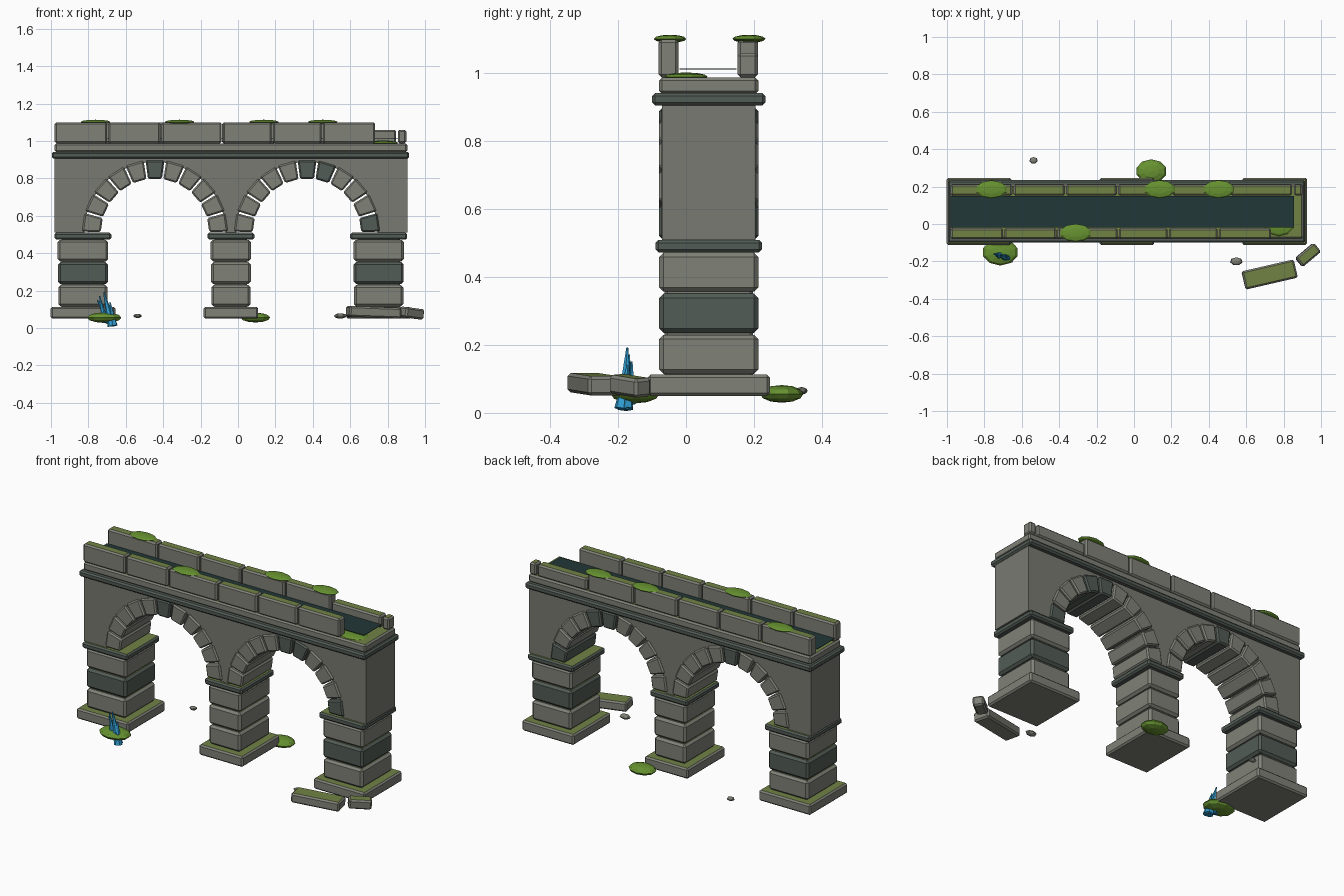
import bpy, bmesh, math
from mathutils import Matrix, Vector, Euler

if "Cube" in bpy.data.objects:
    bpy.data.objects.remove(bpy.data.objects["Cube"])


def material(name, rgb):
    m = bpy.data.materials.new(name)
    m.diffuse_color = (*rgb, 1)
    m.use_nodes = True
    m.node_tree.nodes["Principled BSDF"].inputs["Base Color"].default_value = m.diffuse_color
    return m


STONE = material("grey stone", (0.215, 0.22, 0.185))
WALL = material("wall stone", (0.19, 0.194, 0.165))
DARK = material("dark stone", (0.085, 0.107, 0.093))
TOP = material("mossy stone top", (0.165, 0.225, 0.06))
MOSS = material("moss", (0.135, 0.29, 0.03))
WATER = material("dark water", (0.016, 0.038, 0.038))
CRYSTAL = material("blue crystal", (0.03, 0.33, 0.62))

YC = 0.067           # centre line of the bridge
ARCH_X = (-0.444, 0.369)
SPRING = 0.51        # height where arches begin


def finish(bm, name, mat, mossy=False):
    """Write bmesh to an object; upward faces get the mossy colour."""
    bmesh.ops.recalc_face_normals(bm, faces=bm.faces)
    me = bpy.data.meshes.new(name)
    me.materials.append(mat)
    if mossy:
        me.materials.append(TOP)
        bm.normal_update()
        for f in bm.faces:
            if f.normal.z > 0.85:
                f.material_index = 1
    bm.to_mesh(me)
    bm.free()
    ob = bpy.data.objects.new(name, me)
    bpy.context.collection.objects.link(ob)
    return ob


def bevel(bm, width):
    bmesh.ops.bevel(bm, geom=bm.edges[:], offset=width, segments=1,
                    affect='EDGES', profile=0.5)


def stone(name, x, y, z, mat=STONE, mossy=True, b=0.009, rot=None):
    """Bevelled block from (min, max) ranges, turned about its own centre."""
    lo, hi = Vector((x[0], y[0], z[0])), Vector((x[1], y[1], z[1]))
    bm = bmesh.new()
    bmesh.ops.create_cube(bm, size=1)
    bmesh.ops.scale(bm, vec=hi - lo, verts=bm.verts)
    bevel(bm, b)
    r = Euler([math.radians(a) for a in rot or (0, 0, 0)]).to_matrix().to_4x4()
    bm.transform(Matrix.Translation((lo + hi) / 2) @ r)
    return finish(bm, name, mat, mossy)


def around(c, h):
    return (c - h, c + h)


# Piers: base slab, three courses, impost
for label, px, h, mid in (("left", -0.829, 0.134, DARK), ("middle", -0.038, 0.107, STONE),
                          ("right", 0.752, 0.134, DARK)):
    stone(label + "_pier_base", around(px, h + 0.039), around(YC, 0.18), (0.05, 0.113))
    for i, (z, m, dx) in enumerate((((0.115, 0.23), STONE, -0.002),
                                    ((0.236, 0.352), mid, 0),
                                    ((0.357, 0.472), STONE, 0.001))):
        stone(f"{label}_pier_course_{i}", around(px, h + dx), around(YC, 0.146), z, m, b=0.013)
    stone(label + "_pier_core", around(px, h - 0.02), around(YC, 0.13), (0.1, 0.49), mossy=False)
    stone(label + "_impost", around(px, h + 0.018), around(YC, 0.157), (0.473, 0.51), DARK)

# Spandrel wall: one outline with two arch cut-outs, extruded in depth
outline = [(-0.98, 0.912), (-0.98, SPRING)]
for ax in ARCH_X:
    for i in range(23):
        a = math.pi * (1 - i / 22)
        outline.append((ax + 0.378 * math.cos(a), SPRING + 0.378 * math.sin(a)))
outline += [(0.905, SPRING), (0.905, 0.912)]
bm = bmesh.new()
face = bm.faces.new([bm.verts.new((x, YC - 0.138, z)) for x, z in outline])
ext = bmesh.ops.extrude_face_region(bm, geom=[face])
bmesh.ops.translate(bm, vec=(0, 0.276, 0),
                    verts=[v for v in ext["geom"] if isinstance(v, bmesh.types.BMVert)])
finish(bm, "spandrel_wall", WALL)

# Arch rings: eleven wedge stones each, with open joints
N = 11
for k, ax in enumerate(ARCH_X):
    dark = ((5,), (4, 5, 0))[k]
    for i in range(N):
        a0 = math.pi * i / N + 0.014
        a1 = math.pi * (i + 1) / N - 0.014
        bm = bmesh.new()
        bmesh.ops.create_cube(bm, size=2)
        for v in bm.verts:
            a = a1 if v.co.x > 0 else a0
            r = 0.39 if v.co.z > 0 else 0.29
            v.co = (ax + r * math.cos(a), YC + 0.147 * v.co.y, SPRING + r * math.sin(a))
        bmesh.ops.recalc_face_normals(bm, faces=bm.faces)
        bevel(bm, 0.008)
        finish(bm, f"arch_{k}_stone_{i}", DARK if i in dark else STONE)

# Cornice and channel floor
stone("cornice", (-0.995, 0.915), around(YC, 0.167), (0.906, 0.942), DARK, mossy=False)
stone("channel_floor", (-0.98, 0.905), around(YC, 0.146), (0.94, 0.988))

# Parapets along both edges; the right end is broken away
FRONT_Y, BACK_Y = (-0.081, -0.022), (0.152, 0.212)
front = ((-0.98, -0.70), (-0.693, -0.415), (-0.408, -0.087), (-0.08, 0.18),
         (0.187, 0.447), (0.454, 0.733))
back = ((-0.98, -0.65), (-0.643, -0.37), (-0.363, -0.092), (-0.085, 0.2), (0.207, 0.51),
        (0.517, 0.845), (0.855, 0.9))
for i, x in enumerate(front):
    stone(f"front_parapet_{i}", x, FRONT_Y, (0.988, 1.1))
for i, x in enumerate(back):
    stone(f"back_parapet_{i}", x, BACK_Y, (0.988, 1.1 if i < 5 else 1.06))

# Water sheet
bm = bmesh.new()
bmesh.ops.create_cube(bm, size=1)
bm.transform(Matrix.Translation((-0.0625, 0.065, 1.013)) @ Matrix.Diagonal((1.835, 0.168, 0.003, 1)))
finish(bm, "water", WATER)


def blob(name, c, r, mat, seg=10):
    bm = bmesh.new()
    bmesh.ops.create_uvsphere(bm, u_segments=seg, v_segments=6, radius=1)
    bm.transform(Matrix.Translation(c) @ Matrix.Diagonal((*r, 1)))
    return finish(bm, name, mat)


# Moss cushions on parapets, channel floor and ground
for i, (x, y) in enumerate(((-0.762, 0.185), (-0.312, -0.047), (0.138, 0.186), (0.453, 0.186))):
    blob(f"parapet_moss_{i}", (x, y, 1.102), (0.084, 0.048, 0.012), MOSS)
blob("channel_moss", (0.775, 0.0, 0.99), (0.085, 0.064, 0.013), MOSS)
blob("front_ground_moss", (-0.715, -0.15, 0.056), (0.096, 0.072, 0.028), MOSS)
blob("back_ground_moss", (0.093, 0.282, 0.056), (0.083, 0.064, 0.026), MOSS)

# Fallen blocks and pebbles
stone("fallen_block", around(0.725, 0.143), around(-0.27, 0.05), (0.056, 0.113), rot=(0, 2, 13))
stone("fallen_chunk", around(0.93, 0.064), around(-0.165, 0.031), (0.052, 0.108), rot=(4, 6, 40))
blob("front_pebble", (0.547, -0.2, 0.065), (0.034, 0.022, 0.014), STONE, 7)
blob("back_pebble", (-0.537, 0.34, 0.065), (0.023, 0.018, 0.011), STONE, 7)

# Crystal cluster: tapered six-sided shards
shards = (((-0.672, -0.18, 0.012), (-0.718, -0.173, 0.192), 0.026),
          ((-0.69, -0.165, 0.03), (-0.752, -0.16, 0.15), 0.018),
          ((-0.665, -0.19, 0.012), (-0.685, -0.172, 0.14), 0.022),
          ((-0.71, -0.175, 0.03), (-0.74, -0.168, 0.172), 0.018))
for i, (p, q, r) in enumerate(shards):
    p, q = Vector(p), Vector(q)
    bm = bmesh.new()
    bmesh.ops.create_cone(bm, cap_ends=True, segments=6, radius1=r, radius2=0.003,
                          depth=(q - p).length)
    bm.transform(Matrix.Translation((p + q) / 2) @ (q - p).to_track_quat('Z', 'Y').to_matrix().to_4x4())
    finish(bm, f"crystal_{i}", CRYSTAL)
